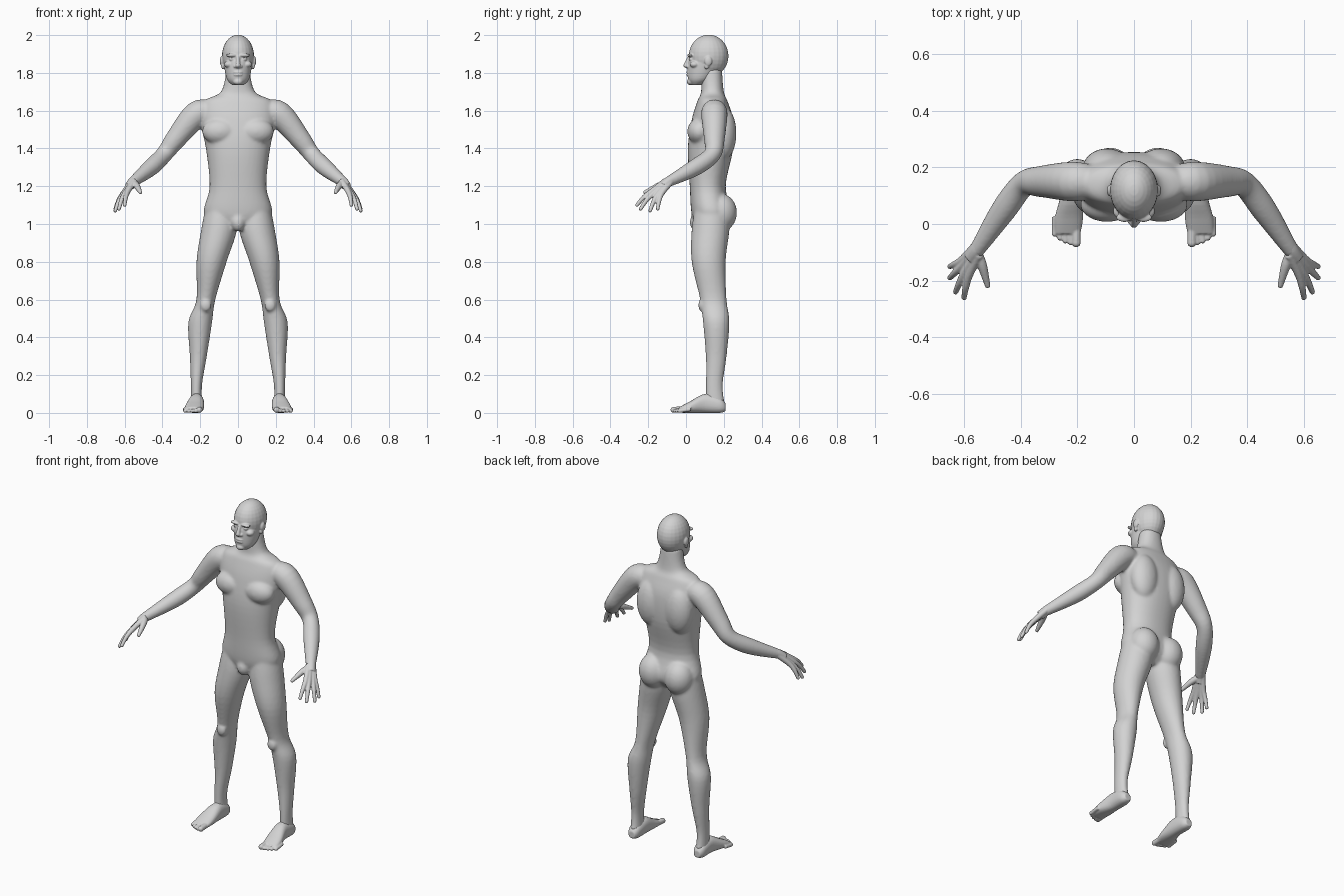
import bpy
import bmesh
from math import sin, cos, pi, copysign
from mathutils import Vector, Matrix

default_cube = bpy.data.objects.get("Cube")
if default_cube:
    bpy.data.objects.remove(default_cube, do_unlink=True)

grey = (.65, .65, .65, 1)
skin = bpy.data.materials.new("plain grey skin")
skin.use_nodes = True
skin.diffuse_color = grey
skin.node_tree.nodes["Principled BSDF"].inputs["Base Color"].default_value = grey

sides = {"left": 1, "right": -1}
up = Vector((0, 0, 1))
across = Vector((1, 0, 0))
along = Vector((0, 1, 0))


def smooth_rows(rows, steps=5):
    """Catmull-Rom resampling of rows of numbers."""
    result = []
    last = len(rows) - 1
    for i in range(last):
        before, start = rows[max(i - 1, 0)], rows[i]
        end, after = rows[i + 1], rows[min(i + 2, last)]
        for k in range(steps):
            t = k / steps
            result.append([
                b + t / 2 * (c - a + t * (2 * a - 5 * b + 4 * c - d + t * (3 * (b - c) + d - a)))
                for a, b, c, d in zip(before, start, end, after)])
    return result + [list(rows[last])]


def section_axes(centres, i, axis):
    """Width and depth directions of the cross-section at one centre."""
    if axis == "upright":
        return across, along
    if axis == "level":
        return across, up
    heading = centres[min(i + 1, len(centres) - 1)] - centres[max(i - 1, 0)]
    width = heading.cross(up).normalized()
    return width, width.cross(heading).normalized()


def tube(bm, rows, axis="path", power=2, mirror=1, count=28):
    """Closed loft through rows of x, y, z, half width and optional half depth."""
    rows = smooth_rows(rows)
    centres = [Vector((row[0] * mirror, row[1], row[2])) for row in rows]
    rings = []
    for i, (centre, row) in enumerate(zip(centres, rows)):
        width, depth = section_axes(centres, i, axis)
        ring = []
        for k in range(count):
            angle = 2 * pi * k / count
            u = copysign(abs(cos(angle)) ** (2 / power), cos(angle))
            v = copysign(abs(sin(angle)) ** (2 / power), sin(angle))
            ring.append(bm.verts.new(centre + width * u * row[3] + depth * v * row[-1]))
        rings.append(ring)
    for low, high in zip(rings, rings[1:]):
        for k in range(count):
            n = (k + 1) % count
            bm.faces.new((low[k], low[n], high[n], high[k]))
    bm.faces.new(reversed(rings[0]))
    bm.faces.new(rings[-1])


def blob(bm, centre, radii, mirror=1):
    """Ellipsoid muscle or feature."""
    x, y, z = centre
    place = Matrix.Translation((x * mirror, y, z)) @ Matrix.Diagonal((*radii, 1))
    bmesh.ops.create_uvsphere(bm, u_segments=24, v_segments=16, radius=1, matrix=place)


def stack(profile):
    """Turn rows of height, front, back and half width into loft rows."""
    return [(0, (front + back) / 2, z, half_width, (back - front) / 2)
            for z, front, back, half_width in profile]


def finish(name, bm, voxel, rounds):
    """Fuse the overlapping pieces into one smooth skin."""
    bmesh.ops.recalc_face_normals(bm, faces=bm.faces)
    mesh = bpy.data.meshes.new(name)
    bm.to_mesh(mesh)
    bm.free()
    mesh.materials.append(skin)
    mesh.shade_smooth()
    part = bpy.data.objects.new(name, mesh)
    bpy.context.collection.objects.link(part)
    fuse = part.modifiers.new("fuse", "REMESH")
    fuse.mode = "VOXEL"
    fuse.voxel_size = voxel
    fuse.use_smooth_shade = True
    relax = part.modifiers.new("relax", "SMOOTH")
    relax.factor = .5
    relax.iterations = rounds


# Torso and neck
body = bmesh.new()
torso = [(.97, .06, .18, .08), (1.05, .03, .24, .18), (1.2, .02, .21, .15),
         (1.4, .01, .25, .17), (1.55, .03, .25, .2), (1.65, .06, .22, .18),
         (1.7, .08, .2, .09), (1.82, .08, .19, .06)]
tube(body, stack(torso), axis="upright", power=2.2, count=40)
blob(body, (0, .06, 1.01), (.04, .04, .05))

# Legs, arms and the main muscles
leg = [(.09, .14, 1.1, .08, .09), (.1, .13, .97, .095, .1), (.14, .12, .8, .08, .09),
       (.17, .145, .6, .05, .07), (.2, .16, .48, .063, .07), (.21, .16, .3, .045, .055),
       (.22, .15, .15, .03, .045), (.22, .155, .05, .03, .05)]
arm = [(.15, .15, 1.59, .06), (.22, .15, 1.58, .07), (.33, .15, 1.45, .055),
       (.39, .14, 1.37, .045), (.46, .05, 1.3, .045), (.56, -.1, 1.22, .027)]
muscles = {
    "buttock": ((.085, .185, 1.06), (.085, .085, .1)),
    "chest": ((.095, .07, 1.49), (.095, .063, .07)),
    "shoulder blade": ((.095, .2, 1.48), (.085, .067, .14)),
    "kneecap": ((.17, .085, .57), (.03, .02, .035)),
}
for side in sides.values():
    tube(body, leg, axis="upright", mirror=side)
    tube(body, arm, mirror=side)
    for centre, radii in muscles.values():
        blob(body, centre, radii, side)
finish("body", body, .008, 7)

# Head with face
head = bmesh.new()
blob(head, (0, .12, 1.89), (.085, .105, .112))
face = [(1.735, .03, .08, .03), (1.77, .01, .14, .06),
        (1.85, .01, .19, .075), (1.88, .02, .2, .07)]
tube(head, stack(face), axis="upright", count=40)
nose = [(0, .02, 1.89, .009), (0, .005, 1.86, .01),
        (0, 0, 1.837, .014), (0, .01, 1.825, .01)]
tube(head, nose, axis="upright")
for lip_height in (1.803, 1.79):
    blob(head, (0, .014, lip_height), (.025, .012, .007))
blob(head, (0, .026, 1.753), (.026, .022, .018))
features = {
    "nostril": ((.014, .01, 1.834), (.01, .01, .008)),
    "brow": ((.034, .023, 1.893), (.03, .016, .009)),
    "eye": ((.032, .028, 1.872), (.015, .012, .009)),
    "cheekbone": ((.05, .045, 1.845), (.024, .025, .018)),
    "ear": ((.086, .118, 1.862), (.01, .02, .026)),
    "ear lobe": ((.08, .11, 1.835), (.009, .012, .016)),
}
for side in sides.values():
    for centre, radii in features.values():
        blob(head, centre, radii, side)
finish("head", head, .004, 3)

# Hands, with each finger running from the wrist over its knuckle to its tip
wrist = Vector((.556, -.095, 1.224))
arch = Vector((.005, -.005, .01))
fingertips = [Vector(tip) for tip in (
    (.6, -.26, 1.1), (.63, -.24, 1.08), (.65, -.19, 1.07), (.65, -.15, 1.08))]
middle_tip = sum(fingertips, Vector()) / len(fingertips)
thumb = [(.55, -.11, 1.215, .018), (.535, -.15, 1.2, .017), (.517, -.217, 1.168, .01)]
for label, side in sides.items():
    hand = bmesh.new()
    tube(hand, [(.535, -.055, 1.242, .027), (.555, -.09, 1.226, .026),
                (.575, -.12, 1.2, .025, .02)[:4]], mirror=side)
    for tip in fingertips:
        root = wrist + (tip - middle_tip) / 4
        knuckle = wrist.lerp(tip, .48) + arch
        joint = wrist.lerp(tip, .76) + arch
        path = zip((root, knuckle, joint, tip), (.017, .0145, .012, .0095))
        tube(hand, [(*point, radius) for point, radius in path], mirror=side, count=14)
        blob(hand, tip, [.0095] * 3, side)
    tube(hand, thumb, mirror=side, count=14)
    blob(hand, thumb[-1][:3], [.01] * 3, side)
    finish(label + "_hand", hand, .004, 2)

# Feet, with toes set along a curve
sole = [(.22, .21, .03, .02, .02), (.22, .18, .04, .035, .04), (.22, .1, .05, .04, .05),
        (.23, .02, .03, .05, .03), (.235, -.035, .016, .046, .015)]
ankle = [(.22, .155, .03, .03, .045), (.22, .15, .11, .026, .042)]
for label, side in sides.items():
    foot = bmesh.new()
    tube(foot, sole, axis="level", power=2.3, mirror=side)
    tube(foot, ankle, axis="upright", mirror=side)
    for i in range(5):
        radius = .011 if i else .016
        x, y = .204 + .019 * i, .002 * i * i - .066
        tube(foot, [(x, y + .06, .02, radius), (x, y, radius, radius)],
             axis="level", mirror=side, count=14)
        blob(foot, (x, y, radius), [radius] * 3, side)
    finish(label + "_foot", foot, .004, 2)
